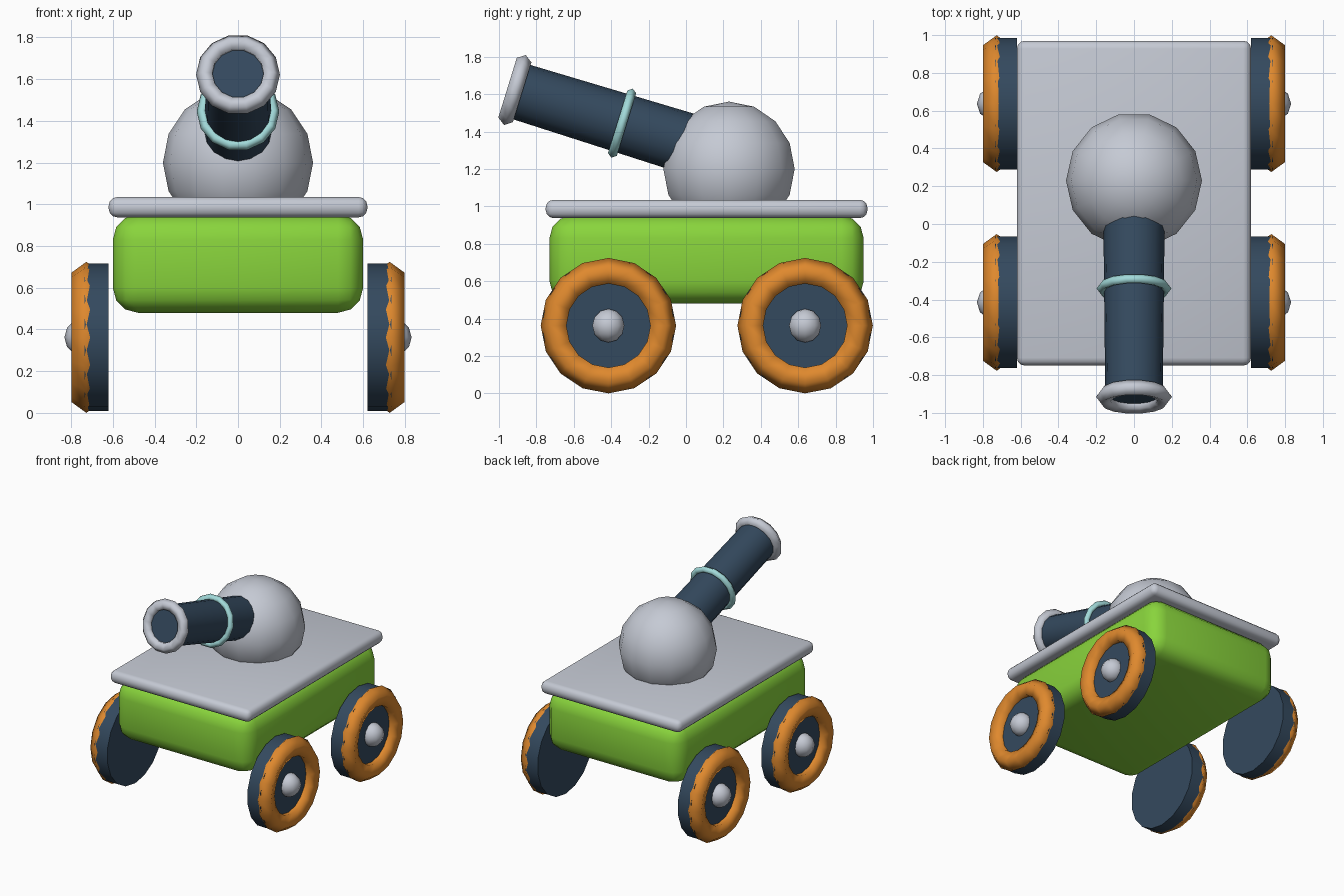
import bpy, bmesh, math
from mathutils import Vector, Matrix

if "Cube" in bpy.data.objects:
    bpy.data.objects.remove(bpy.data.objects["Cube"], do_unlink=True)


def material(name, rgb):
    m = bpy.data.materials.new(name)
    m.use_nodes = True
    m.diffuse_color = (*rgb, 1)
    m.node_tree.nodes["Principled BSDF"].inputs["Base Color"].default_value = (*rgb, 1)
    return m


GREEN = material("lime green", (0.25, 0.66, 0.045))
GREY = material("light grey", (0.56, 0.59, 0.66))
SLATE = material("dark slate", (0.034, 0.067, 0.112))
ORANGE = material("orange", (0.74, 0.25, 0.027))
TEAL = material("pale teal", (0.36, 0.70, 0.70))


def finish(name, mat, angle):
    ob = bpy.context.object
    ob.name = ob.data.name = name
    ob.data.materials.clear()
    ob.data.materials.append(mat)
    bpy.ops.object.shade_smooth_by_angle(angle=math.radians(angle))
    return ob


def turn(axis):
    return Vector(axis).to_track_quat('Z', 'Y').to_euler()


def rounded_box(name, mat, lo, hi, width, segments):
    lo, hi = Vector(lo), Vector(hi)
    bpy.ops.mesh.primitive_cube_add(size=1, location=(lo + hi) / 2)
    ob = bpy.context.object
    bm = bmesh.new()
    bm.from_mesh(ob.data)
    bmesh.ops.scale(bm, vec=hi - lo, verts=bm.verts)
    bmesh.ops.bevel(bm, geom=bm.edges[:], offset=width, segments=segments,
                    profile=0.5, affect='EDGES')
    bm.to_mesh(ob.data)
    bm.free()
    return finish(name, mat, 50)


def ring(name, mat, centre, axis, major, minor, sides):
    bpy.ops.mesh.primitive_torus_add(
        location=centre, rotation=turn(axis), major_radius=major,
        minor_radius=minor, major_segments=sides, minor_segments=5)
    return finish(name, mat, 100)


def tube(name, mat, start, end, r_start, r_end, sides):
    start, end = Vector(start), Vector(end)
    bpy.ops.mesh.primitive_cone_add(
        vertices=sides, radius1=r_start, radius2=r_end, depth=(end - start).length,
        location=(start + end) / 2, rotation=turn(end - start))
    return finish(name, mat, 40)


def ball(name, mat, centre, radius, segments, rings):
    bpy.ops.mesh.primitive_uv_sphere_add(
        segments=segments, ring_count=rings, radius=radius, location=centre)
    ob = finish(name, mat, 80)
    # Put a column of vertices on the x axis
    v = max(ob.data.vertices, key=lambda v: v.co.x).co
    ob.data.transform(Matrix.Rotation(-math.atan2(v.y, v.x), 4, 'Z'))
    return ob


# Hull and deck
rounded_box("hull", GREEN, (-0.6, -0.73, 0.48), (0.6, 0.95, 0.95), 0.12, 3)
rounded_box("deck_plate", GREY, (-0.62, -0.75, 0.937), (0.62, 0.97, 1.035), 0.042, 3)

# Turret and barrel
ball("turret_dome", GREY, (0, 0.23, 1.20), 0.36, 14, 8)
tilt = 0.3
aim = Vector((0, -math.cos(tilt), math.sin(tilt)))
muzzle = Vector((0, -0.915, 1.622))
tube("barrel", SLATE, muzzle - aim * 1.05, muzzle, 0.163, 0.152, 16)
ring("muzzle_ring", GREY, muzzle, aim, 0.158, 0.043, 14)
ring("barrel_band", TEAL, muzzle - aim * 0.6, aim, 0.172, 0.026, 14)

# Wheels: disc, tyre ring and hub on each corner
for end, y in (("front", -0.415), ("rear", 0.637)):
    for side, s in (("left", 1), ("right", -1)):
        tag = end + "_" + side
        at = lambda x: (s * x, y, 0.362)
        tube(tag + "_wheel_disc", SLATE, at(0.62), at(0.735), 0.354, 0.354, 18)
        ring(tag + "_tyre_ring", ORANGE, at(0.727), (s, 0, 0), 0.286, 0.076, 16)
        ball(tag + "_hub", GREY, at(0.742), 0.09, 10, 6)
